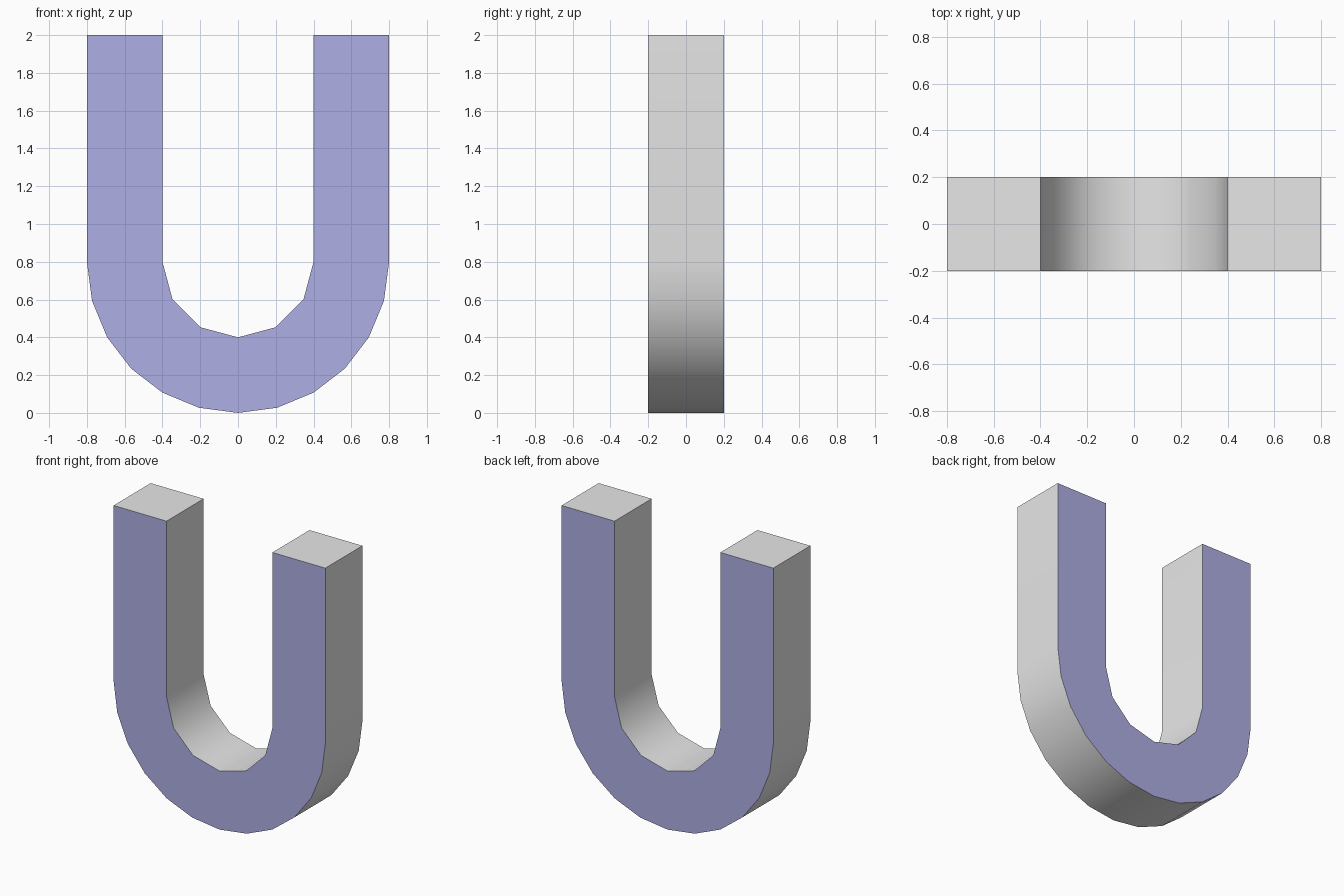
import bpy, bmesh
from math import cos, sin, pi, radians
from mathutils import Vector

cube = bpy.data.objects.get("Cube")
if cube:
    bpy.data.objects.remove(cube, do_unlink=True)


def material(name, color):
    m = bpy.data.materials.new(name)
    m.use_nodes = True
    m.diffuse_color = (*color, 1)
    m.node_tree.nodes["Principled BSDF"].inputs["Base Color"].default_value = (*color, 1)
    return m


OUTER, INNER, HALF_DEPTH, TOP = 0.8, 0.4, 0.2, 2.0


def lower_arc(radius, segments):
    """Half circle from the +x side through the bottom to the -x side."""
    angles = [pi * i / segments for i in range(segments + 1)]
    return [(radius * cos(a), OUTER - radius * sin(a)) for a in angles]


# U-shaped outline: outer edge, then inner edge back again
outline = [(OUTER, TOP)] + lower_arc(OUTER, 12) + [(-OUTER, TOP)]
outline += [(-INNER, TOP)] + lower_arc(INNER, 6)[::-1] + [(INNER, TOP)]

# Extrude the outline from front to back
bm = bmesh.new()
front = bm.faces.new([bm.verts.new((x, -HALF_DEPTH, z)) for x, z in outline])
back = bmesh.ops.extrude_face_region(bm, geom=[front], use_keep_orig=True)
moved = [v for v in back["geom"] if isinstance(v, bmesh.types.BMVert)]
bmesh.ops.translate(bm, verts=moved, vec=Vector((0, 2 * HALF_DEPTH, 0)))
bmesh.ops.recalc_face_normals(bm, faces=bm.faces[:])
bm.normal_update()

# Blue on the flat front and back, grey around the rim
for f in bm.faces:
    f.material_index = 1 if abs(f.normal.y) > 0.5 else 0

mesh = bpy.data.meshes.new("u_bar")
bm.to_mesh(mesh)
bm.free()
mesh.materials.append(material("light grey", (0.8, 0.8, 0.8)))
mesh.materials.append(material("muted blue", (0.43, 0.43, 0.78)))
u_bar = bpy.data.objects.new("u_bar", mesh)
bpy.context.collection.objects.link(u_bar)

# Smooth the bend, keep the rim edges sharp
bpy.ops.object.select_all(action="DESELECT")
u_bar.select_set(True)
bpy.context.view_layer.objects.active = u_bar
bpy.ops.object.shade_smooth_by_angle(angle=radians(40))
